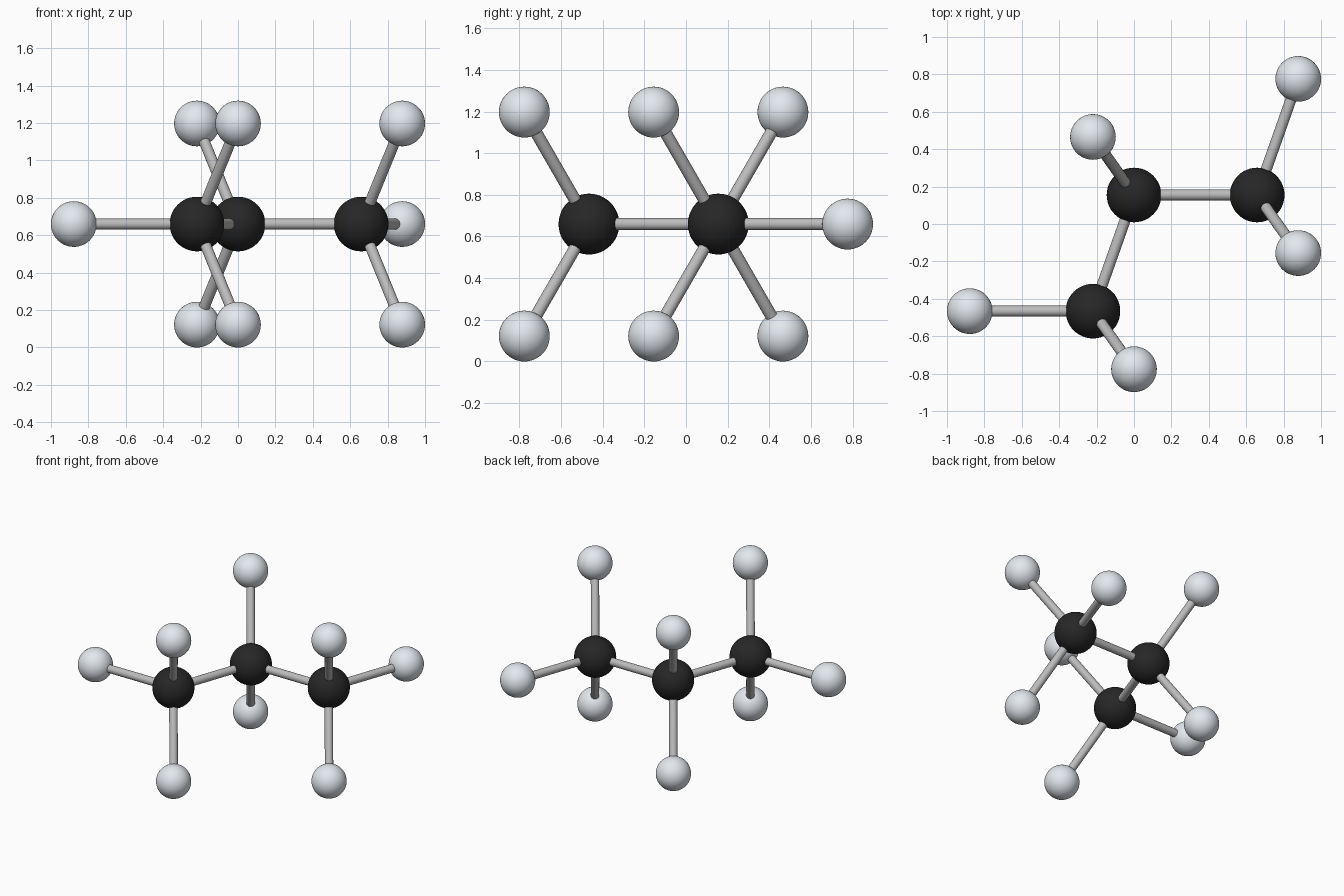
import bpy
from mathutils import Vector

if "Cube" in bpy.data.objects:
    bpy.data.objects.remove(bpy.data.objects["Cube"])

L = 0.6585                  # every bond has the same length
R_C, R_H, R_BOND = 0.146, 0.122, 0.0293
CENTRE = Vector((0, 0.155, R_H + L * 0.8165))


def material(name, rgb):
    m = bpy.data.materials.new(name)
    m.diffuse_color = (*rgb, 1)
    m.use_nodes = True
    m.node_tree.nodes["Principled BSDF"].inputs["Base Color"].default_value = m.diffuse_color
    return m


BLACK = material("black", (0.02, 0.02, 0.02))
WHITE = material("pale", (0.77, 0.81, 0.86))
GREY = material("bond_grey", (0.5, 0.5, 0.5))


def finish(name, mat):
    ob = bpy.context.object
    ob.name = name
    ob.data.materials.append(mat)
    bpy.ops.object.shade_smooth_by_angle()


def ball(name, pos, radius, mat):
    bpy.ops.mesh.primitive_uv_sphere_add(segments=48, ring_count=24, radius=radius, location=pos)
    finish(name, mat)


def bond(name, a, b):
    d = b - a
    bpy.ops.mesh.primitive_cylinder_add(vertices=32, radius=R_BOND, depth=d.length,
                                        location=(a + b) / 2,
                                        rotation=d.to_track_quat('Z', 'Y').to_euler())
    finish(name, GREY)


# Tetrahedral directions: two lie in the horizontal plane, two point up and down
EAST = Vector((1, 0, 0))
SOUTH = Vector((-1 / 3, -0.9428, 0))


def up_down(in_plane):
    """The two out-of-plane bonds opposite a pair of in-plane bonds."""
    return [in_plane.normalized() * 0.57735 + Vector((0, 0, s * 0.8165)) for s in (1, -1)]


# Carbon chain, each with the directions of its hydrogens
pair = EAST + SOUTH
carbons = {
    "middle": (CENTRE, up_down(-pair)),
    "right": (CENTRE + EAST * L, [-SOUTH] + up_down(pair)),
    "front": (CENTRE + SOUTH * L, [-EAST] + up_down(pair)),
}

for key, (pos, dirs) in carbons.items():
    ball(f"{key}_carbon", pos, R_C, BLACK)
    if key != "middle":
        bond(f"{key}_chain_bond", CENTRE, pos)
    for i, d in enumerate(dirs, 1):
        h = pos + d * L
        ball(f"{key}_hydrogen_{i}", h, R_H, WHITE)
        bond(f"{key}_hydrogen_bond_{i}", pos, h)
